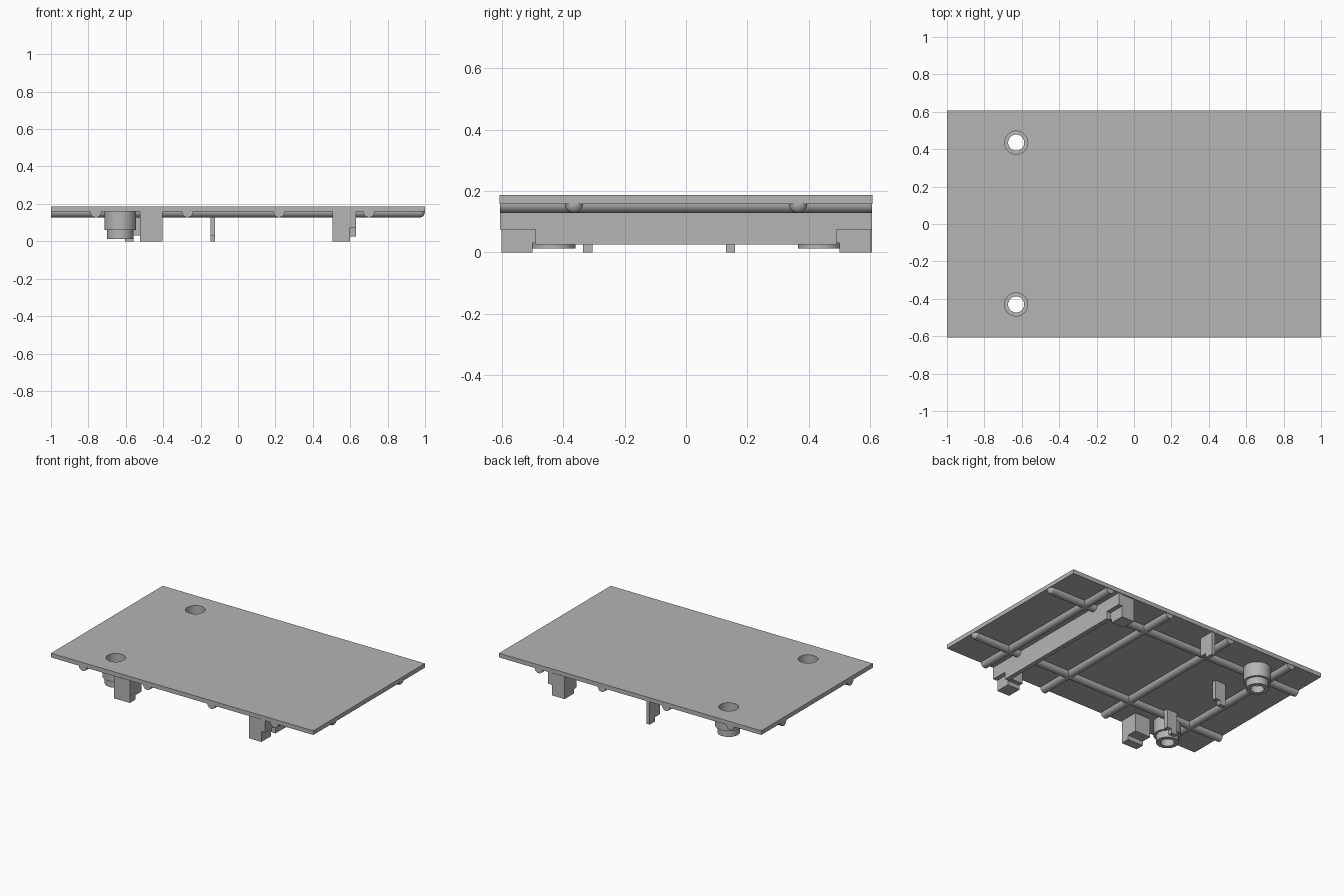
import bpy, bmesh, math
from mathutils import Vector

cube = bpy.data.objects.get("Cube")
if cube:
    bpy.data.objects.remove(cube, do_unlink=True)

grey = bpy.data.materials.new("plain grey")
grey.use_nodes = True
grey.diffuse_color = (0.46, 0.46, 0.46, 1)
grey.node_tree.nodes["Principled BSDF"].inputs["Base Color"].default_value = grey.diffuse_color

TOP, UNDER, HALF_Y = 0.187, 0.158, 0.608
HOLES = [(-0.63, -0.43), (-0.63, 0.435)]


def add_object(name, bm, smooth=False):
    bmesh.ops.recalc_face_normals(bm, faces=bm.faces)
    mesh = bpy.data.meshes.new(name)
    bm.to_mesh(mesh)
    bm.free()
    mesh.materials.append(grey)
    obj = bpy.data.objects.new(name, mesh)
    bpy.context.collection.objects.link(obj)
    if smooth:
        bpy.ops.object.select_all(action='DESELECT')
        obj.select_set(True)
        bpy.context.view_layer.objects.active = obj
        bpy.ops.object.shade_smooth_by_angle(angle=math.radians(35))
    return obj


def prism(name, outline, sweep, smooth=False):
    """Extrude a flat outline of 3D points along a vector."""
    bm = bmesh.new()
    face = bm.faces.new([bm.verts.new(p) for p in outline])
    grown = bmesh.ops.extrude_face_region(bm, geom=[face])["geom"]
    verts = [g for g in grown if isinstance(g, bmesh.types.BMVert)]
    bmesh.ops.translate(bm, verts=verts, vec=Vector(sweep))
    return add_object(name, bm, smooth)


def box(name, x0, x1, y0, y1, z0, z1):
    return prism(name, [(x0, y0, z0), (x1, y0, z0), (x1, y1, z0), (x0, y1, z0)],
                 (0, 0, z1 - z0))


def lathe(name, profile, x, y, segments=40):
    """Spin a closed (radius, height) profile about a vertical axis."""
    bm = bmesh.new()
    rings = []
    for i in range(segments):
        a = math.tau * i / segments
        rings.append([bm.verts.new((x + r * math.cos(a), y + r * math.sin(a), z))
                      for r, z in profile])
    n = len(profile)
    for i, ring in enumerate(rings):
        after = rings[(i + 1) % segments]
        for j in range(n):
            k = (j + 1) % n
            bm.faces.new((ring[j], after[j], after[k], ring[k]))
    return add_object(name, bm, True)


def clip(name, outer, inward, foot, depth, step, width):
    """Stepped hook: the outer foot reaches the ground, the inner part stops higher."""
    inward, outer = Vector(inward), Vector(outer)
    outline = [(0, UNDER), (0, 0), (foot, 0), (foot, step), (depth, step), (depth, UNDER)]
    return prism(name, [outer + inward * u + Vector((0, 0, z)) for u, z in outline], width)


def half_disc(steps=14, r=0.03):
    arc = [math.pi * i / steps for i in range(steps + 1)]
    return [(r * math.cos(a), UNDER - r * math.sin(a)) for a in arc]


# Flat panel
panel = box("panel", -1, 1, -HALF_Y, HALF_Y, UNDER, TOP)
cut_parts = [panel]

# Half-round stiffening ribs across the underside
for i, x in enumerate((-0.76, -0.27, 0.22, 0.70)):
    prism(f"cross_rib_{i + 1}", [(x + u, -HALF_Y + 0.003, z) for u, z in half_disc()],
          (0, 2 * HALF_Y - 0.006, 0), True)

# Long ribs, rounded at the +x end
for name, y in (("long_rib_front", -0.365), ("long_rib_back", 0.365)):
    cut_parts.append(prism(name, [(-1, y + u, z) for u, z in half_disc()], (1.975, 0, 0), True))
    bm = bmesh.new()
    bmesh.ops.create_uvsphere(bm, u_segments=24, v_segments=16, radius=0.0298)
    bmesh.ops.scale(bm, vec=(0.8, 1, 1), verts=bm.verts)
    bmesh.ops.translate(bm, vec=(0.975, y, UNDER), verts=bm.verts)
    cut = bmesh.ops.bisect_plane(bm, geom=bm.verts[:] + bm.edges[:] + bm.faces[:],
                                 plane_co=(0, 0, UNDER), plane_no=(0, 0, 1), clear_outer=True)
    add_object(name + "_end", bm, True)

# Screw bosses with countersunk bores
for i, (x, y) in enumerate(HOLES):
    lathe(f"screw_boss_{i + 1}",
          [(0.043, 0.012), (0.07, 0.012), (0.07, 0.06), (0.085, 0.06), (0.085, UNDER),
           (0.062, UNDER), (0.062, 0.06), (0.043, 0.06)], x, y)

# Bore the holes through the panel and the long ribs
for x, y in HOLES:
    bm = bmesh.new()
    bmesh.ops.create_cone(bm, cap_ends=True, segments=40, radius1=0.062, radius2=0.062, depth=0.2)
    bmesh.ops.translate(bm, vec=(x, y, 0.16), verts=bm.verts)
    cutter = add_object("hole_cutter", bm)
    cutter.hide_render = True
    for part in cut_parts:
        mod = part.modifiers.new("hole", 'BOOLEAN')
        mod.operation, mod.object, mod.solver = 'DIFFERENCE', cutter, 'EXACT'
        bpy.context.view_layer.objects.active = part
        bpy.ops.object.modifier_apply(modifier=mod.name)
    bpy.data.objects.remove(cutter, do_unlink=True)

# Tall locating bar with notched ends
E, N = 0.605, 0.49
prism("locating_bar",
      [(0.6, y, z) for y, z in ((-E, UNDER), (-E, 0.075), (-N, 0.075), (-N, 0.025),
                                (N, 0.025), (N, 0.075), (E, 0.075), (E, UNDER))],
      (0.03, 0, 0))

# Hooks at both ends of the bar
for name, side in (("front", -1), ("back", 1)):
    clip(f"bar_hook_{name}", (0.505, side * 0.6, 0), (0, -side, 0), 0.1, 0.13, 0.03, (0.095, 0, 0))

# Edge hooks on the front and back
clip("front_edge_hook", (-0.525, -0.6, 0), (0, 1, 0), 0.06, 0.13, 0.03, (0.12, 0, 0))
clip("back_edge_hook", (-0.147, 0.605, 0), (0, -1, 0), 0.06, 0.11, 0.03, (0.025, 0, 0))

# Thin tabs between the bosses
for name, y in (("front", -0.335), ("back", 0.13)):
    clip(f"inner_tab_{name}", (-0.605, y, 0), (1, 0, 0), 0.045, 0.08, 0.03, (0, 0.03, 0))
